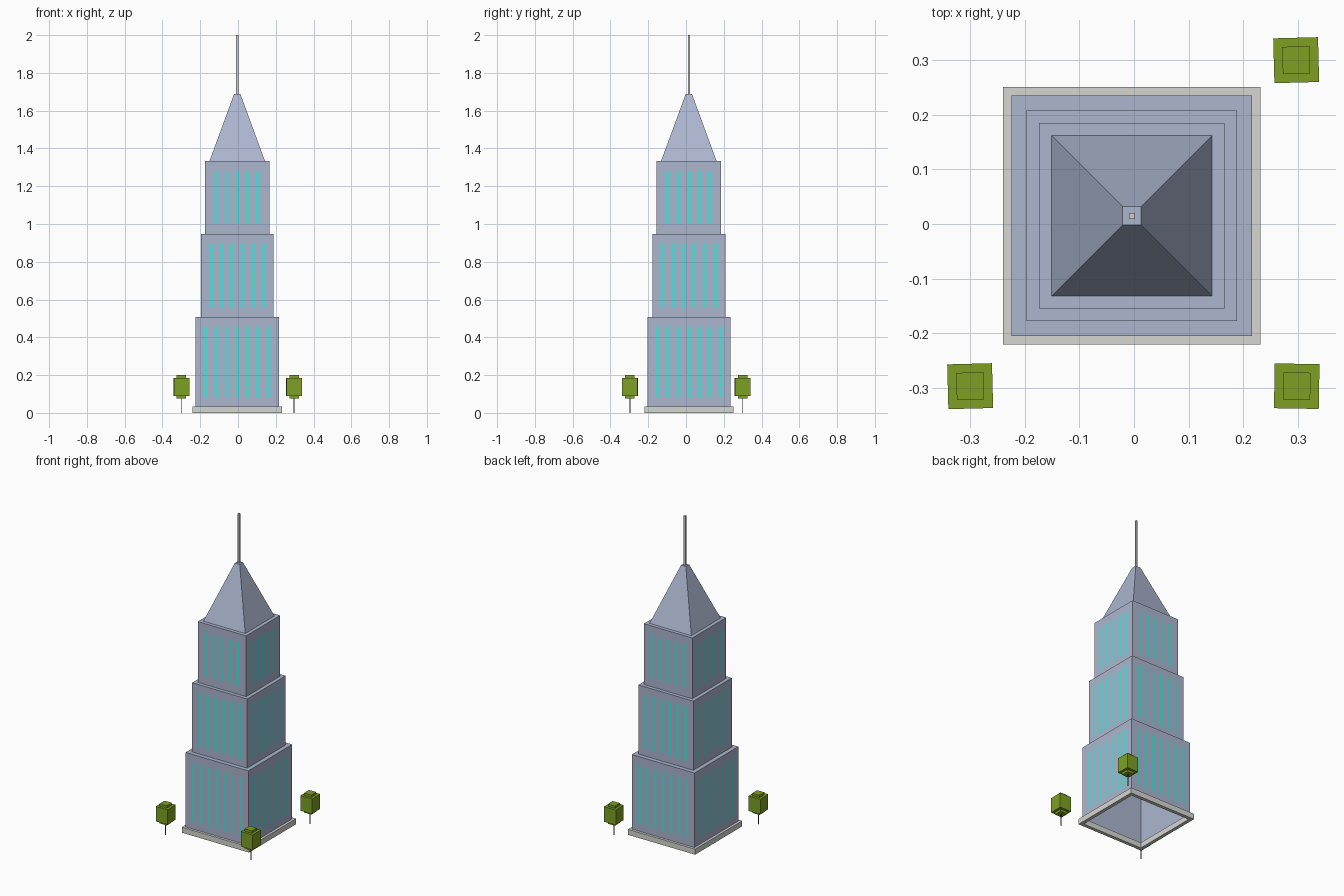
import bpy, bmesh, math
from mathutils import Matrix

if "Cube" in bpy.data.objects:
    bpy.data.objects.remove(bpy.data.objects["Cube"])

CX, CY = -0.004, 0.015          # tower axis


def material(name, rgb):
    """Flat colour given as sRGB 0-255, stored as linear."""
    lin = [((c / 255 + 0.055) / 1.055) ** 2.4 for c in rgb]
    m = bpy.data.materials.new(name)
    m.diffuse_color = (*lin, 1)
    m.use_nodes = True
    m.node_tree.nodes["Principled BSDF"].inputs["Base Color"].default_value = m.diffuse_color
    return m


WALL = material("blue_grey_wall", (172, 182, 207))
GLASS = material("cyan_glass", (90, 222, 222))
STONE = material("pale_stone", (214, 214, 210))
METAL = material("spire_metal", (208, 205, 202))
LEAF = material("leaf_green", (126, 160, 36))
BARK = material("bark_brown", (92, 80, 66))


def finish(bm, name, mat, loc):
    bmesh.ops.recalc_face_normals(bm, faces=bm.faces)
    me = bpy.data.meshes.new(name)
    bm.to_mesh(me)
    bm.free()
    me.materials.append(mat)
    ob = bpy.data.objects.new(name, me)
    ob.location = loc
    bpy.context.collection.objects.link(ob)
    return ob


def square_stack(name, mat, profile, loc, top=True, bottom=False, ring=False):
    """Skin square sections (half width, height), capped or closed into a ring."""
    bm = bmesh.new()
    loops = [[bm.verts.new((sx * h, sy * h, z))
              for sx, sy in ((-1, -1), (1, -1), (1, 1), (-1, 1))] for h, z in profile]
    pairs = list(zip(loops, loops[1:]))
    if ring:
        pairs.append((loops[-1], loops[0]))
    for a, b in pairs:
        for i in range(4):
            j = (i + 1) % 4
            bm.faces.new((a[i], a[j], b[j], b[i]))
    if top and not ring:
        bm.faces.new(loops[-1])
    if bottom and not ring:
        bm.faces.new(loops[0][::-1])
    return finish(bm, name, mat, loc)


def window_strips(name, count, half, z0, z1):
    """Tall thin window panes on all four walls."""
    bm = bmesh.new()
    d, w, pitch = half + 0.001, 0.0105, 0.0555
    for side in range(4):
        rot = Matrix.Rotation(side * math.pi / 2, 3, 'Z')
        for k in range(count):
            x = (k - (count - 1) / 2) * pitch
            vs = [bm.verts.new(p) for p in ((x - w, -d, z0), (x + w, -d, z0),
                                            (x + w, -d, z1), (x - w, -d, z1))]
            bm.faces.new(vs)
            bmesh.ops.rotate(bm, verts=vs, matrix=rot)
    me = bpy.data.meshes.new(name)
    bm.to_mesh(me)
    bm.free()
    me.materials.append(GLASS)
    ob = bpy.data.objects.new(name, me)
    ob.location = (CX, CY, 0)
    bpy.context.collection.objects.link(ob)


axis = (CX, CY, 0)

# Open plinth frame around the foot of the tower
square_stack("plinth", STONE,
             [(0.236, 0), (0.236, 0.035), (0.214, 0.035), (0.214, 0)], axis, ring=True)

# Three stepped tiers with window strips: name, half width, z range, windows
for name, half, z0, z1, count, w0, w1 in (
        ("lower", 0.220, 0.035, 0.508, 7, 0.08, 0.457),
        ("middle", 0.193, 0.508, 0.947, 6, 0.555, 0.90),
        ("upper", 0.170, 0.947, 1.333, 5, 1.00, 1.28)):
    square_stack(name + "_tier", WALL, [(half, z0), (half, z1)], axis)
    window_strips(name + "_windows", count, half, w0, w1)

# Tapered roof and spire
square_stack("roof", WALL, [(0.147, 1.333), (0.017, 1.687)], axis)
square_stack("spire", METAL, [(0.0055, 1.687), (0.0055, 2.0)], axis)

# Corner trees: blocky crown with smaller blocks above and below, thin trunk
for n, (x, y, turn) in enumerate(((0.297, 0.300, 1.5), (0.298, -0.297, -1),
                                  (-0.300, -0.297, 1.5)), 1):
    crown = square_stack(f"tree_crown_{n}", LEAF,
                         [(0.025, 0.075), (0.025, 0.09), (0.041, 0.09),
                          (0.041, 0.185), (0.025, 0.185), (0.025, 0.2)],
                         (x, y, 0), bottom=True)
    crown.rotation_euler.z = math.radians(turn)
    square_stack(f"tree_trunk_{n}", BARK, [(0.002, 0), (0.002, 0.08)], (x, y, 0), bottom=True)
